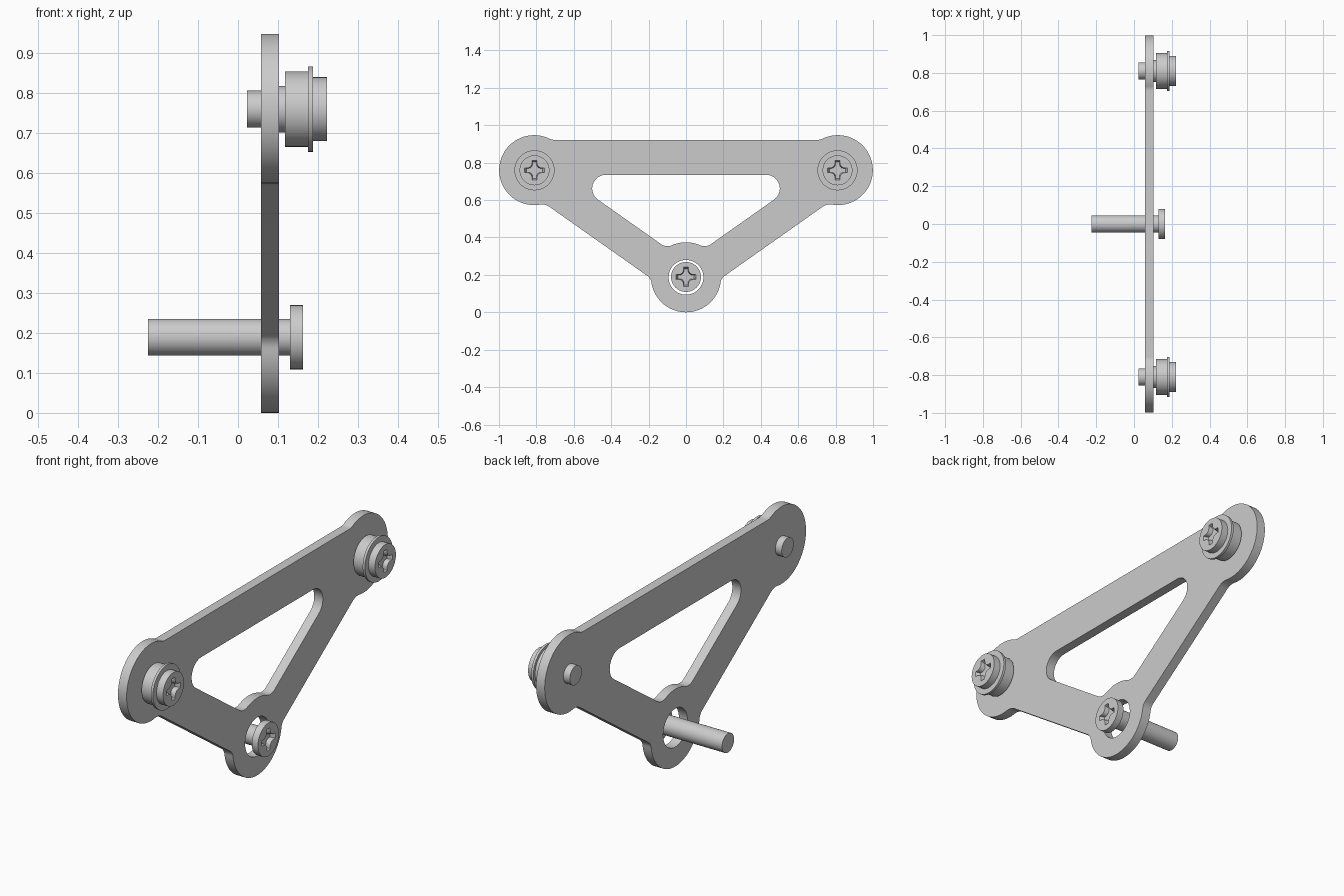
import bpy, bmesh
from math import sin, cos, pi, atan2, sqrt
from mathutils import Vector, Matrix

if "Cube" in bpy.data.objects:
    bpy.data.objects.remove(bpy.data.objects["Cube"])

SIDE, BASE = Vector((0.812, 0.76)), Vector((0.0, 0.187))   # lobe centres in (y, z)
R = 0.187                                                  # lobe radius
X0, X1 = 0.057, 0.103                                      # plate faces


def arc(c, r, a0, a1, n=12):
    return [c + r * Vector((cos(a0 + (a1 - a0) * i / n), sin(a0 + (a1 - a0) * i / n)))
            for i in range(n + 1)]


def angle(v):
    return atan2(v.y, v.x)


def fillet(c, u, n, d, f):
    """Arc from lobe c to the straight edge running along u at offset d along n."""
    off = u * sqrt((R + f) ** 2 - (d + f) ** 2) + n * (d + f)
    a0, a1 = angle(-off), angle(-n)
    a1 += 2 * pi * round((a0 - a1) / (2 * pi))
    return arc(c + off, f, a0, a1, 8), angle(off)


def mirror_loop(half):
    return half + [Vector((-p.x, p.y)) for p in reversed(half) if abs(p.x) > 1e-5]


def smooth(ob):
    bpy.ops.object.select_all(action='DESELECT')
    ob.select_set(True)
    bpy.context.view_layer.objects.active = ob
    bpy.ops.object.shade_smooth_by_angle(angle=0.6)


def mesh_object(name, bm):
    bmesh.ops.recalc_face_normals(bm, faces=bm.faces)
    me = bpy.data.meshes.new(name)
    bm.to_mesh(me)
    bm.free()
    ob = bpy.data.objects.new(name, me)
    bpy.context.collection.objects.link(ob)
    return ob


def loft(name, rings):
    """Join successive rings of points and cap both ends."""
    bm = bmesh.new()
    loops = [[bm.verts.new(p) for p in ring] for ring in rings]
    n = len(loops[0])
    for a, b in zip(loops, loops[1:]):
        for i in range(n):
            bm.faces.new((a[i], a[(i + 1) % n], b[(i + 1) % n], b[i]))
    bm.faces.new(loops[0])
    bm.faces.new(loops[-1])
    return mesh_object(name, bm)


def lathe(name, profile, y, z, n=48):
    """Turn (x, radius) pairs around an axis along x."""
    return loft(name, [[(x, y + r * cos(2 * pi * i / n), z + r * sin(2 * pi * i / n))
                        for i in range(n)] for x, r in profile])


def screw(name, tail, seat, top, y, z):
    ob = lathe(name, [(tail, 0.046), (seat, 0.046), (seat, 0.08), (top, 0.08)], y, z)
    # cross-shaped drive recess: straight arm tips, concave arcs between arms
    quarter = [Vector((0.054, -0.013)), Vector((0.054, 0.013))]
    quarter += arc(Vector((0.042, 0.042)), 0.029, 1.5 * pi, pi, 6)
    star = [Matrix.Rotation(k * pi / 2, 2) @ p for k in range(4) for p in quarter]
    cutter = loft("recess_cutter", [[(x, y + p.x * s, z + p.y * s) for p in star]
                                    for x, s in ((top - 0.022, 0.8), (top + 0.01, 1.05))])
    cutter.hide_render = True
    mod = ob.modifiers.new("recess", 'BOOLEAN')
    mod.operation, mod.solver, mod.object = 'DIFFERENCE', 'EXACT', cutter
    bpy.context.view_layer.objects.active = ob
    bpy.ops.object.modifier_apply(modifier=mod.name)
    bpy.data.objects.remove(cutter)
    smooth(ob)


# Plate outline, right half from top centre to bottom centre
u = (SIDE - BASE).normalized()
out = Vector((u.y, -u.x))
top_f, a_top = fillet(SIDE, Vector((-1, 0)), Vector((0, 1)), 0.162, 0.06)
low_f, a_low = fillet(SIDE, -u, out, 0.113, 0.07)
base_f, a_base = fillet(BASE, u, out, 0.113, 0.05)
if a_low > 0:
    a_low -= 2 * pi
outer = (top_f[::-1] + arc(SIDE, R, a_top, a_low, 40)[1:-1] + low_f + base_f[::-1]
         + arc(BASE, R, a_base, -pi / 2, 24)[1:])

# Triangular window, right half from lower centre to top
in_f, a_in = fillet(BASE, u, -out, 0.068, 0.06)
rc = 0.073
cz = 0.735 - rc
cy = (u.x * (cz - BASE.y) - 0.068 - rc) / u.y
window = (arc(BASE, R, pi / 2, a_in, 8)[:-1] + in_f
          + arc(Vector((cy, cz)), rc, angle(out), pi / 2, 16))

# Plate: filled curve with window and clearance hole
cu = bpy.data.curves.new("plate_curve", 'CURVE')
cu.dimensions, cu.fill_mode, cu.extrude = '2D', 'BOTH', (X1 - X0) / 2
for loop in (mirror_loop(outer), mirror_loop(window), arc(BASE, 0.093, 0, 2 * pi, 48)[:-1]):
    sp = cu.splines.new('POLY')
    sp.points.add(len(loop) - 1)
    for pt, p in zip(sp.points, loop):
        pt.co = (p.x, p.y, 0, 1)
    sp.use_cyclic_u = True
tmp = bpy.data.objects.new("plate_curve", cu)
bpy.context.collection.objects.link(tmp)
bpy.context.view_layer.update()
bm = bmesh.new()
bm.from_mesh(bpy.data.meshes.new_from_object(tmp.evaluated_get(
    bpy.context.evaluated_depsgraph_get())))
bpy.data.objects.remove(tmp)
bmesh.ops.remove_doubles(bm, verts=bm.verts, dist=1e-5)
for v in bm.verts:
    v.co = (v.co.z + (X0 + X1) / 2, v.co.x, v.co.y)
smooth(mesh_object("plate", bm))

# Upper screws with stepped bushings, and the long lower screw
for s, side in ((1, "right"), (-1, "left")):
    y, z = s * 0.81, 0.759
    smooth(lathe("bushing_" + side, [(X1 - 0.005, 0.058), (0.117, 0.058), (0.117, 0.094),
                                     (0.175, 0.094), (0.175, 0.107), (0.187, 0.107)], y, z))
    screw("screw_" + side, 0.023, 0.187, 0.222, y, z)
screw("lower_screw", -0.225, 0.13, 0.163, 0, 0.189)
